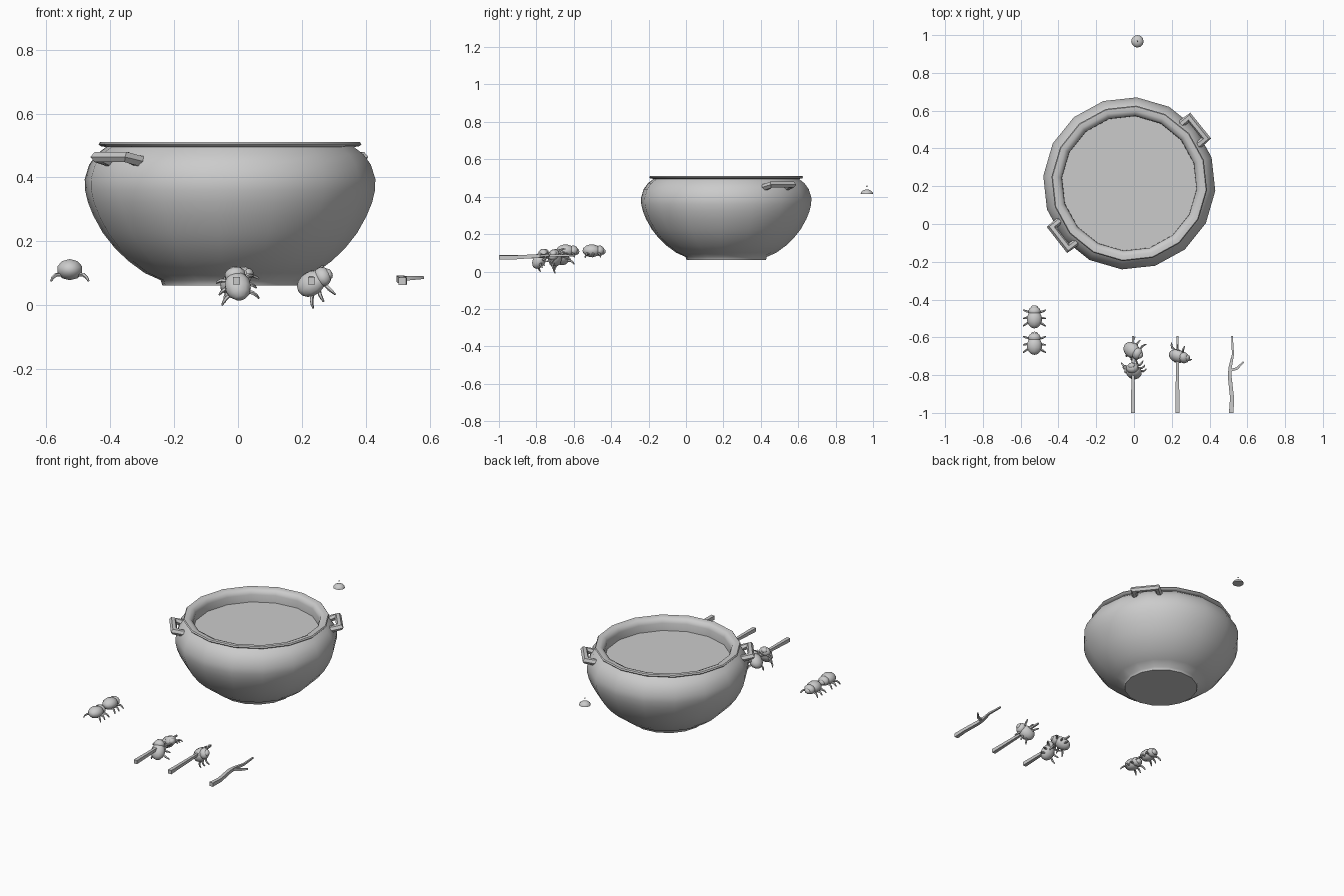
import bpy, bmesh
from math import radians, cos, sin, pi
from mathutils import Vector, Matrix

if "Cube" in bpy.data.objects:
    bpy.data.objects.remove(bpy.data.objects["Cube"])

POT = Vector((-0.025, 0.215, 0))
PHASE = radians(-5)


def finish(name, bm, smooth=50):
    bmesh.ops.recalc_face_normals(bm, faces=bm.faces[:])
    me = bpy.data.meshes.new(name)
    bm.to_mesh(me)
    bm.free()
    ob = bpy.data.objects.new(name, me)
    bpy.context.collection.objects.link(ob)
    bpy.ops.object.select_all(action='DESELECT')
    ob.select_set(True)
    bpy.context.view_layer.objects.active = ob
    bpy.ops.object.shade_smooth_by_angle(angle=radians(smooth))
    return ob


def bridge(bm, rings):
    for a, b in zip(rings, rings[1:]):
        for i in range(len(a)):
            j = (i + 1) % len(a)
            bm.faces.new((a[i], a[j], b[j], b[i]))


def lathe(name, profile, sides, centre, phase=0, cap_start=False, cap_end=False):
    bm = bmesh.new()
    rings = [[bm.verts.new(centre + Vector((r * cos(phase + 2 * pi * i / sides),
                                            r * sin(phase + 2 * pi * i / sides), z)))
              for i in range(sides)] for r, z in profile]
    bridge(bm, rings)
    if cap_start:
        bm.faces.new(rings[0])
    if cap_end:
        bm.faces.new(rings[-1])
    return finish(name, bm)


# Tube along a path, mitred at the bends
def add_tube(bm, points, radii, sides, turn=0):
    pts = [Vector(p) for p in points]
    rings = []
    for k, p in enumerate(pts):
        after = (pts[min(k + 1, len(pts) - 1)] - p).normalized()
        before = (p - pts[max(k - 1, 0)]).normalized()
        d = (after + before).normalized()
        mitre = 1 / max(0.5, d.dot(after if k == 0 else before))
        up = Vector((0, 0, 1)) if abs(d.z) < 0.9 else Vector((0, 1, 0))
        u = d.cross(up).normalized()
        v = u.cross(d)
        rings.append([bm.verts.new(p + radii[k] * (u * mitre * cos(turn + 2 * pi * i / sides)
                                                   + v * sin(turn + 2 * pi * i / sides)))
                      for i in range(sides)])
    bridge(bm, rings)
    bm.faces.new(rings[0])
    bm.faces.new(rings[-1])


def add_ball(bm, centre, size, seg=10, rings=7):
    m = (Matrix.Translation(centre) @ Matrix.Diagonal((*size, 1))
         @ Matrix.Rotation(pi / 2, 4, 'X'))
    bmesh.ops.create_uvsphere(bm, u_segments=seg, v_segments=rings, radius=1, matrix=m)


# Pot body with base, rim and inner wall
lathe("pot_body", [(0.205, 0.062), (0.213, 0.062), (0.218, 0.078), (0.268, 0.1), (0.32, 0.138),
                   (0.362, 0.178), (0.40, 0.226), (0.43, 0.28), (0.447, 0.322), (0.456, 0.36),
                   (0.457, 0.395), (0.443, 0.44), (0.42, 0.472), (0.39, 0.495), (0.408, 0.498),
                   (0.413, 0.504), (0.408, 0.511), (0.385, 0.511), (0.366, 0.502),
                   (0.358, 0.48), (0.357, 0.43)], 16, POT, PHASE, cap_start=True)

# Liquid surface
lathe("broth", [(0.358, 0.435)], 16, POT, PHASE, cap_end=True)

# Two side handles
for side, deg in (("right", 39), ("left", 218)):
    bm = bmesh.new()
    add_tube(bm, [(0.38, -0.072, 0.448), (0.425, -0.072, 0.452), (0.467, -0.07, 0.464),
                  (0.467, 0.07, 0.464), (0.425, 0.072, 0.452), (0.38, 0.072, 0.448)],
             [0.019] * 6, 6)
    bm.transform(Matrix.Translation(POT) @ Matrix.Rotation(radians(deg), 4, 'Z'))
    finish("handle_" + side, bm)

# Bubble: dome with a droplet above
D = Vector((0.018, 0.967, 0.415))
lathe("bubble_dome", [(0.033, 0), (0.031, 0.009), (0.023, 0.017), (0.012, 0.022), (0.003, 0.023)],
      12, D, cap_start=True, cap_end=True)
bm = bmesh.new()
add_ball(bm, D + Vector((0, 0, 0.041)), (0.004, 0.004, 0.004), 6, 4)
finish("droplet", bm)


# Beetle pointing along local +y
def beetle(name, loc, head_dir, back_dir):
    bm = bmesh.new()
    add_ball(bm, (0, -0.012, 0), (0.042, 0.049, 0.034))
    add_ball(bm, (0, 0.03, 0), (0.034, 0.026, 0.028))
    add_ball(bm, (0, 0.049, -0.004), (0.02, 0.013, 0.017), 8, 5)
    for s in (-1, 1):
        for y, reach in ((0.024, 0.012), (-0.002, -0.006), (-0.026, -0.022)):
            add_tube(bm, [(s * 0.025, y, -0.016), (s * 0.043, y + reach * 0.5, -0.016),
                          (s * 0.053, y + reach * 0.8, -0.025), (s * 0.059, y + reach, -0.036)],
                     [0.006, 0.006, 0.005, 0.003], 5)
    f = Vector(head_dir).normalized()
    r = f.cross(Vector(back_dir)).normalized()
    u = r.cross(f)
    bm.transform(Matrix.Translation(loc) @ Matrix((r, f, u)).transposed().to_4x4())
    finish(name, bm)


for name, loc, head, back in (
        ("loose_beetle_back", (-0.527, -0.492, 0.111), (0, 1, 0), (0, 0, 1)),
        ("loose_beetle_front", (-0.527, -0.632, 0.111), (0, 1, 0), (0, 0, 1)),
        ("skewered_beetle_front", (-0.003, -0.778, 0.069), (-0.2, 0.5, 0.8), (0, -1, 0.5)),
        ("skewered_beetle_back", (-0.004, -0.672, 0.078), (0.7, -0.45, 0.5), (0, -0.3, 1)),
        ("skewered_beetle_single", (0.24, -0.702, 0.074), (0.8, -0.2, 0.5), (-0.1, -0.8, 0.6))):
    beetle(name, loc, head, back)

# Straight square skewers
for name, x in (("skewer_left", -0.005), ("skewer_middle", 0.23)):
    bm = bmesh.new()
    add_tube(bm, [(x, -1.0, 0.076), (x, -0.8, 0.08), (x, -0.593, 0.085)],
             [0.016, 0.012, 0.006], 4, pi / 4)
    finish(name, bm, 30)

# Forked twig
bm = bmesh.new()
add_tube(bm, [(0.515, -1.0, 0.075), (0.519, -0.92, 0.075), (0.507, -0.81, 0.082),
              (0.509, -0.76, 0.084), (0.524, -0.69, 0.085), (0.519, -0.593, 0.087)],
         [0.017, 0.015, 0.014, 0.012, 0.008, 0.006], 4, pi / 4)
add_tube(bm, [(0.508, -0.775, 0.082), (0.545, -0.765, 0.085), (0.58, -0.73, 0.086)],
         [0.01, 0.009, 0.006], 4, pi / 4)
finish("forked_twig", bm, 45)
